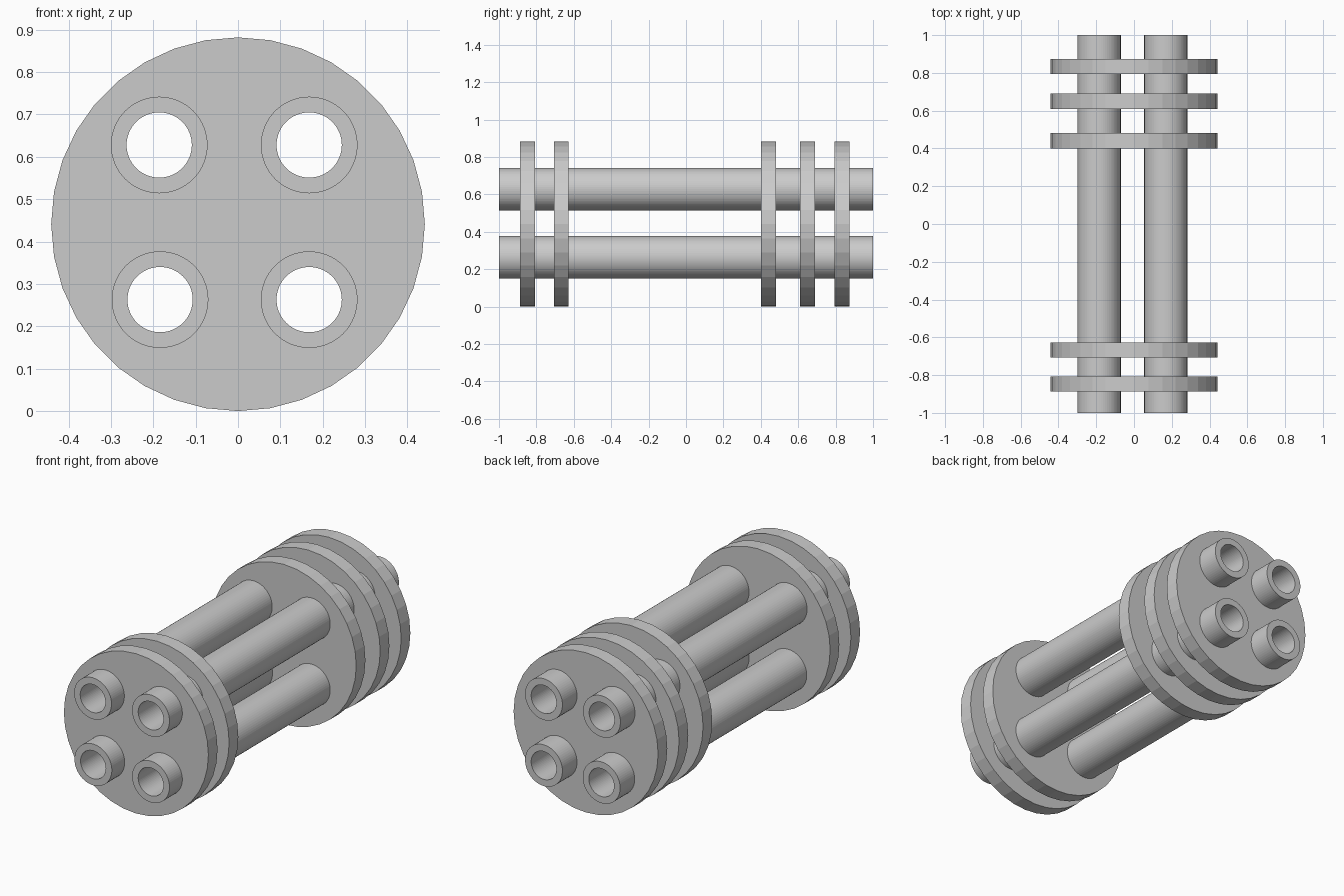
import bpy, bmesh, math
from mathutils import Matrix

if "Cube" in bpy.data.objects:
    bpy.data.objects.remove(bpy.data.objects["Cube"])

RADIUS, THICK = 0.441, 0.08
DISC_Y = [-0.848, -0.667, 0.441, 0.65, 0.833]
TUBES = {"upper_left": (-0.186, 0.628), "upper_right": (0.168, 0.628),
         "lower_left": (-0.184, 0.263), "lower_right": (0.168, 0.263)}
R_OUT, R_IN, SIDES = 0.114, 0.077, 64


def add_object(name, bm):
    bmesh.ops.recalc_face_normals(bm, faces=bm.faces)
    mesh = bpy.data.meshes.new(name)
    bm.to_mesh(mesh)
    bm.free()
    obj = bpy.data.objects.new(name, mesh)
    bpy.context.collection.objects.link(obj)
    return obj


def cylinder(bm, x, y, z, r, length, sides):
    # solid cylinder lying along y
    m = Matrix.Translation((x, y, z)) @ Matrix.Rotation(math.pi / 2, 4, 'X')
    bmesh.ops.create_cone(bm, cap_ends=True, segments=sides, radius1=r,
                          radius2=r, depth=length, matrix=m)


def tube(name, x, z):
    # four rings bridged into an open-ended pipe with thick walls
    bm = bmesh.new()
    rings = []
    for r, y in ((R_OUT, -1), (R_OUT, 1), (R_IN, 1), (R_IN, -1)):
        rings.append([bm.verts.new((x + r * math.cos(2 * math.pi * i / SIDES), y,
                                    z + r * math.sin(2 * math.pi * i / SIDES)))
                      for i in range(SIDES)])
    for k in range(4):
        a, b = rings[k], rings[(k + 1) % 4]
        for i in range(SIDES):
            j = (i + 1) % SIDES
            bm.faces.new((a[i], a[j], b[j], b[i]))
    return add_object(name, bm)


# Barrels
for name, (x, z) in TUBES.items():
    tube(name + "_tube", x, z)

# Cutter for the holes through the clamp discs, hidden inside the tube walls
bm = bmesh.new()
for x, z in TUBES.values():
    cylinder(bm, x, 0, z, (R_OUT + R_IN) / 2, 2.2, SIDES)
cutter = add_object("hole_cutter", bm)
cutter.hide_render = True
cutter.hide_viewport = True

# Clamp discs
for n, y in enumerate(DISC_Y, 1):
    bm = bmesh.new()
    cylinder(bm, 0, y, RADIUS, RADIUS, THICK, 36)
    disc = add_object(f"clamp_disc_{n}", bm)
    mod = disc.modifiers.new("tube_holes", 'BOOLEAN')
    mod.operation = 'DIFFERENCE'
    mod.solver = 'EXACT'
    mod.object = cutter
